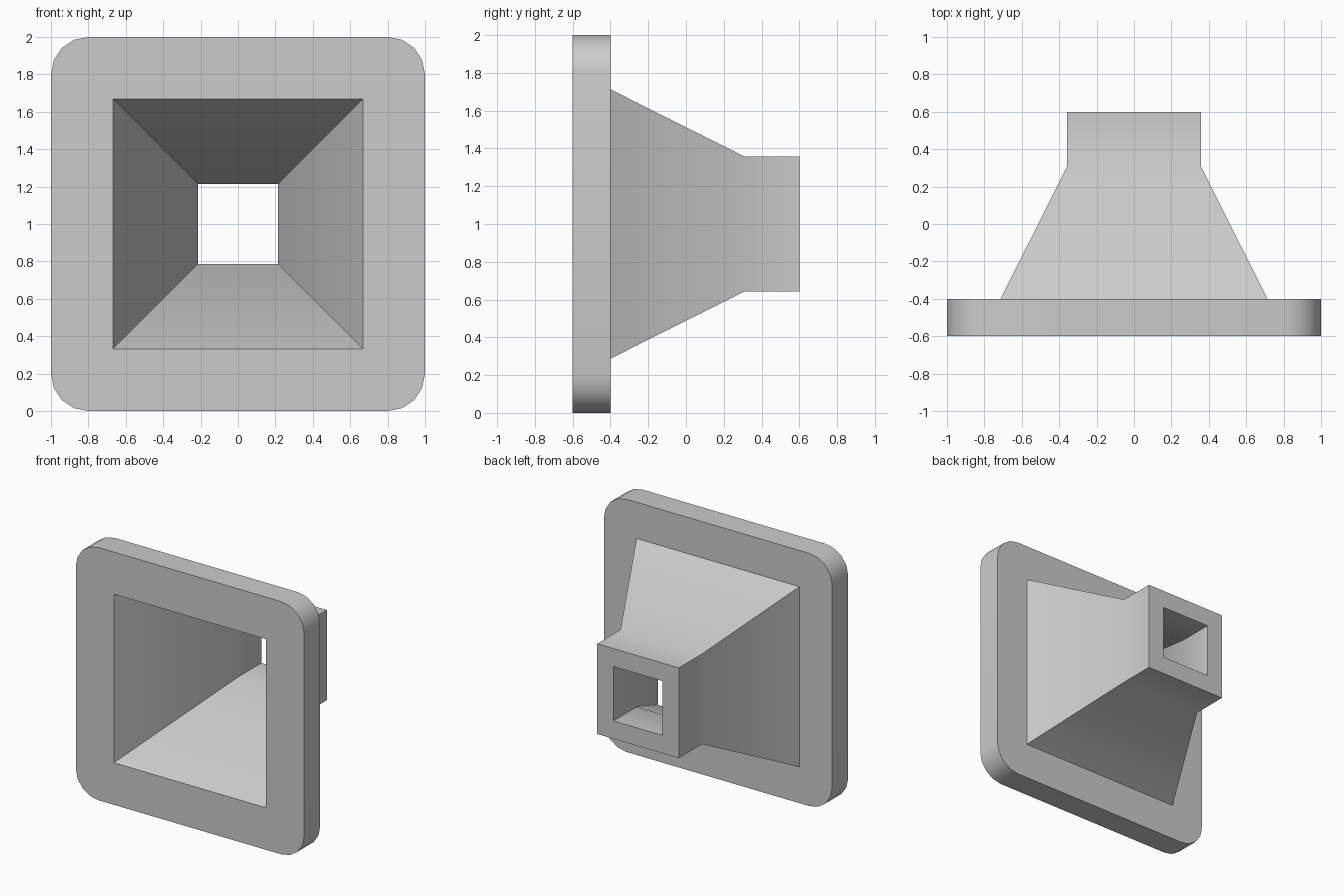
import bpy, bmesh, math

cube = bpy.data.objects.get("Cube")
if cube:
    bpy.data.objects.remove(cube, do_unlink=True)

CENTRE_Z = 1.0
CORNER_STEPS = 4

# One plain grey finish
grey = bpy.data.materials.new("plain grey")
grey.use_nodes = True
colour = (0.6, 0.6, 0.6, 1.0)
grey.diffuse_color = colour
grey.node_tree.nodes["Principled BSDF"].inputs["Base Color"].default_value = colour


def ring(bm, half, y, radius=0.0):
    """Square ring at depth y, as four side chains running corner to corner."""
    steps = CORNER_STEPS if radius else 0
    corners = []
    for i in range(4):
        mid = math.radians(45 + 90 * i)
        cx = math.copysign(half - radius, math.cos(mid))
        cz = math.copysign(half - radius, math.sin(mid))
        arc = []
        for s in range(steps + 1):
            a = math.radians(90 * (i + s / max(steps, 1)))
            arc.append(bm.verts.new((cx + radius * math.cos(a), y,
                                     CENTRE_Z + cz + radius * math.sin(a))))
        corners.append(arc)
    half_steps = steps // 2
    return [corners[i][half_steps:] + corners[(i + 1) % 4][:half_steps + 1]
            for i in range(4)]


def skin(bm, ring_a, ring_b):
    """Join two rings with quads, or one flat face per side if they differ."""
    for a, b in zip(ring_a, ring_b):
        if len(a) == len(b):
            for k in range(len(a) - 1):
                bm.faces.new((a[k], a[k + 1], b[k + 1], b[k]))
        else:
            bm.faces.new(a + b[::-1])


# Flanged funnel: half width, depth and corner radius of each ring, in a closed loop
sections = [
    (1.0, -0.6, 0.2), (1.0, -0.4, 0.2),       # flange rim
    (0.713, -0.4), (0.357, 0.31), (0.357, 0.6),  # outer cone and neck
    (0.215, 0.6), (0.215, 0.31), (0.667, -0.6),  # bore and inner cone
]
bm = bmesh.new()
rings = [ring(bm, *s) for s in sections]
for i, r in enumerate(rings):
    skin(bm, r, rings[(i + 1) % len(rings)])
bmesh.ops.recalc_face_normals(bm, faces=bm.faces)

mesh = bpy.data.meshes.new("flanged_funnel")
bm.to_mesh(mesh)
bm.free()
mesh.materials.append(grey)
funnel = bpy.data.objects.new("flanged_funnel", mesh)
bpy.context.collection.objects.link(funnel)

# Soften rounded corners and the neck bend, keep the other edges crisp
bpy.ops.object.select_all(action='DESELECT')
funnel.select_set(True)
bpy.context.view_layer.objects.active = funnel
bpy.ops.object.shade_smooth_by_angle(angle=math.radians(30))
